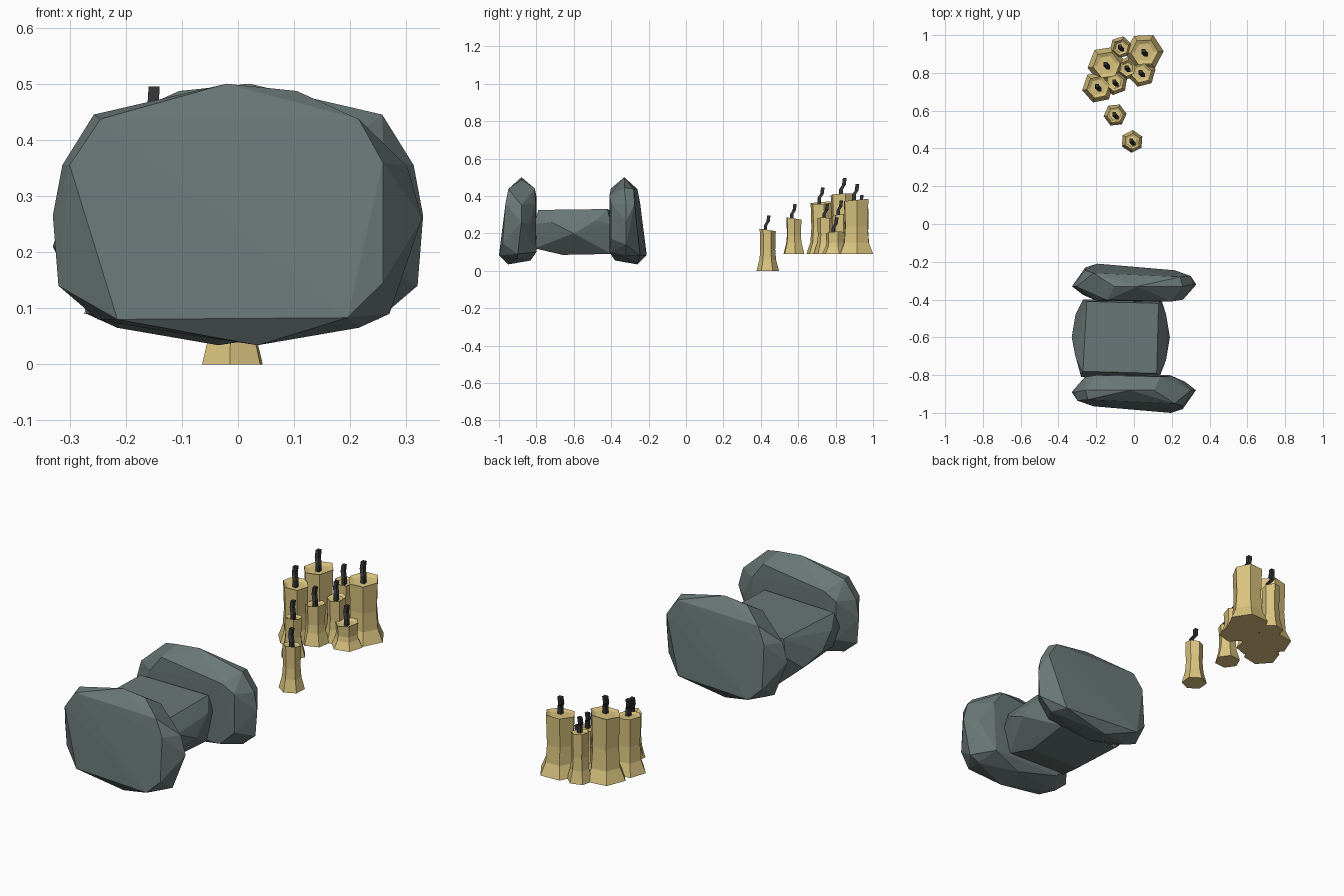
import bpy, bmesh, math, random
from mathutils import Matrix, Vector

random.seed(4)


def material(name, rgb):
    m = bpy.data.materials.new(name)
    m.diffuse_color = (*rgb, 1)
    return m


STONE = material("slate stone", (0.141, 0.186, 0.181))
WAX = material("yellow wax", (0.70, 0.55, 0.212))
WICK = material("charred wick", (0.035, 0.035, 0.038))


def finish(name, bm, mat):
    bmesh.ops.recalc_face_normals(bm, faces=bm.faces[:])
    me = bpy.data.meshes.new(name)
    bm.to_mesh(me)
    bm.free()
    me.materials.append(mat)
    ob = bpy.data.objects.new(name, me)
    bpy.context.collection.objects.link(ob)
    return ob


def rock(name, points, turn=None):
    """Faceted boulder: the convex hull of a few corner points."""
    bm = bmesh.new()
    for p in points:
        bm.verts.new(turn @ Vector(p) if turn else p)
    res = bmesh.ops.convex_hull(bm, input=bm.verts[:])
    loose = {v for v in res["geom_interior"] if isinstance(v, bmesh.types.BMVert)}
    bmesh.ops.delete(bm, geom=list(loose), context='VERTS')
    return finish(name, bm, STONE)


def skin(bm, rings):
    """Joins equal rings of points into a tube, returns the vertex rings."""
    rows = [[bm.verts.new(p) for p in r] for r in rings]
    n = len(rows[0])
    for a, b in zip(rows, rows[1:]):
        for i in range(n):
            j = (i + 1) % n
            bm.faces.new((a[i], a[j], b[j], b[i]))
    return rows


# End slab: outer face, rim, inner face
slab = [
    (-0.30, -0.935, 0.355), (-0.245, -0.93, 0.437), (0.215, -0.95, 0.437),
    (0.258, -0.965, 0.36), (0.258, -0.98, 0.145), (0.195, -1.0, 0.083),
    (-0.215, -0.965, 0.08),
    (-0.33, -0.89, 0.265), (-0.313, -0.89, 0.355), (-0.257, -0.88, 0.445),
    (-0.02, -0.88, 0.50), (0.105, -0.88, 0.487), (0.302, -0.88, 0.352),
    (0.328, -0.88, 0.26), (0.27, -0.90, 0.09), (0.215, -0.90, 0.065),
    (0.035, -0.95, 0.034), (-0.18, -0.91, 0.067), (-0.25, -0.89, 0.08),
    (-0.32, -0.89, 0.14),
    (-0.26, -0.81, 0.36), (-0.20, -0.80, 0.40), (0.14, -0.808, 0.44),
    (0.20, -0.805, 0.36), (0.27, -0.835, 0.25), (0.19, -0.80, 0.10),
    (-0.19, -0.80, 0.10), (-0.26, -0.81, 0.17), (0.03, -0.83, 0.055),
]
rock("front_slab", slab)
# Back slab is the same stone turned half round the middle block
pivot = Matrix.Translation((0, -0.605, 0))
rock("back_slab", slab, pivot @ Matrix.Rotation(math.pi, 4, 'Z') @ pivot.inverted())

# Middle block between the slabs
rock("middle_block", [
    (-0.27, -0.78, 0.32), (0.12, -0.79, 0.325), (0.13, -0.42, 0.33), (-0.25, -0.41, 0.325),
    (-0.28, -0.81, 0.24), (0.135, -0.81, 0.25), (0.145, -0.40, 0.25), (-0.27, -0.40, 0.24),
    (-0.33, -0.60, 0.21), (0.19, -0.60, 0.20), (0.17, -0.72, 0.26), (0.17, -0.48, 0.27),
    (-0.31, -0.70, 0.27), (-0.31, -0.48, 0.17),
    (-0.24, -0.81, 0.13), (0.10, -0.81, 0.12), (-0.20, -0.66, 0.085),
    (0.08, -0.66, 0.085), (0.11, -0.40, 0.09), (-0.22, -0.40, 0.09),
])


def candle(name, x, y, z0, top, r, turn):
    """Flared hexagonal candle with a hollowed top and a bent wick."""
    h = top - z0
    tilt = random.uniform(0, math.tau)

    def ring(k, z, slope=0.0):
        return [(x + r * k * math.cos(a), y + r * k * math.sin(a),
                 z + slope * (math.cos(a - tilt) - 1))
                for a in (turn + i * math.pi / 3 for i in range(6))]

    bm = bmesh.new()
    rows = skin(bm, [ring(1.0, z0), ring(0.74, z0 + min(0.06, h * 0.3)),
                     ring(0.67, z0 + h * 0.5), ring(0.72, top, 0.007),
                     ring(0.5, top - 0.012, 0.003)])
    bm.faces.new(rows[0])
    bm.faces.new(rows[-1])
    finish(name, bm, WAX)

    # Wick: square cord stepped through a bend
    s = 0.8 + 3 * r
    w = 0.009 * s
    path = [(0.008, -0.012, -0.018), (0.008, -0.012, 0.018),
            (-0.006, 0.002, 0.04), (-0.004, 0.006, 0.072)]
    bm = bmesh.new()
    rows = skin(bm, [[(x + px * s + dx * w, y + py * s + dy * w, top + pz * s)
                      for dx, dy in ((-1, -1), (1, -1), (1, 1), (-1, 1))]
                     for px, py, pz in path])
    bm.faces.new(rows[0])
    bm.faces.new(rows[-1])
    finish(name + "_wick", bm, WICK)


# Candle cluster: x, y, base z, top z, base radius, turn
candles = [
    (0.055, 0.910, 0.09, 0.385, 0.102, 0.05),
    (-0.145, 0.842, 0.09, 0.415, 0.102, 0.15),
    (-0.070, 0.935, 0.09, 0.335, 0.060, 0.30),
    (-0.035, 0.825, 0.09, 0.305, 0.062, 0.40),
    (0.040, 0.800, 0.09, 0.210, 0.076, 0.25),
    (-0.190, 0.725, 0.09, 0.370, 0.086, 0.20),
    (-0.100, 0.750, 0.09, 0.285, 0.068, 0.35),
    (-0.100, 0.577, 0.09, 0.285, 0.061, 0.10),
    (-0.010, 0.437, 0.00, 0.225, 0.060, 0.45),
]
for i, c in enumerate(candles):
    candle(f"candle_{i + 1}", *c)
